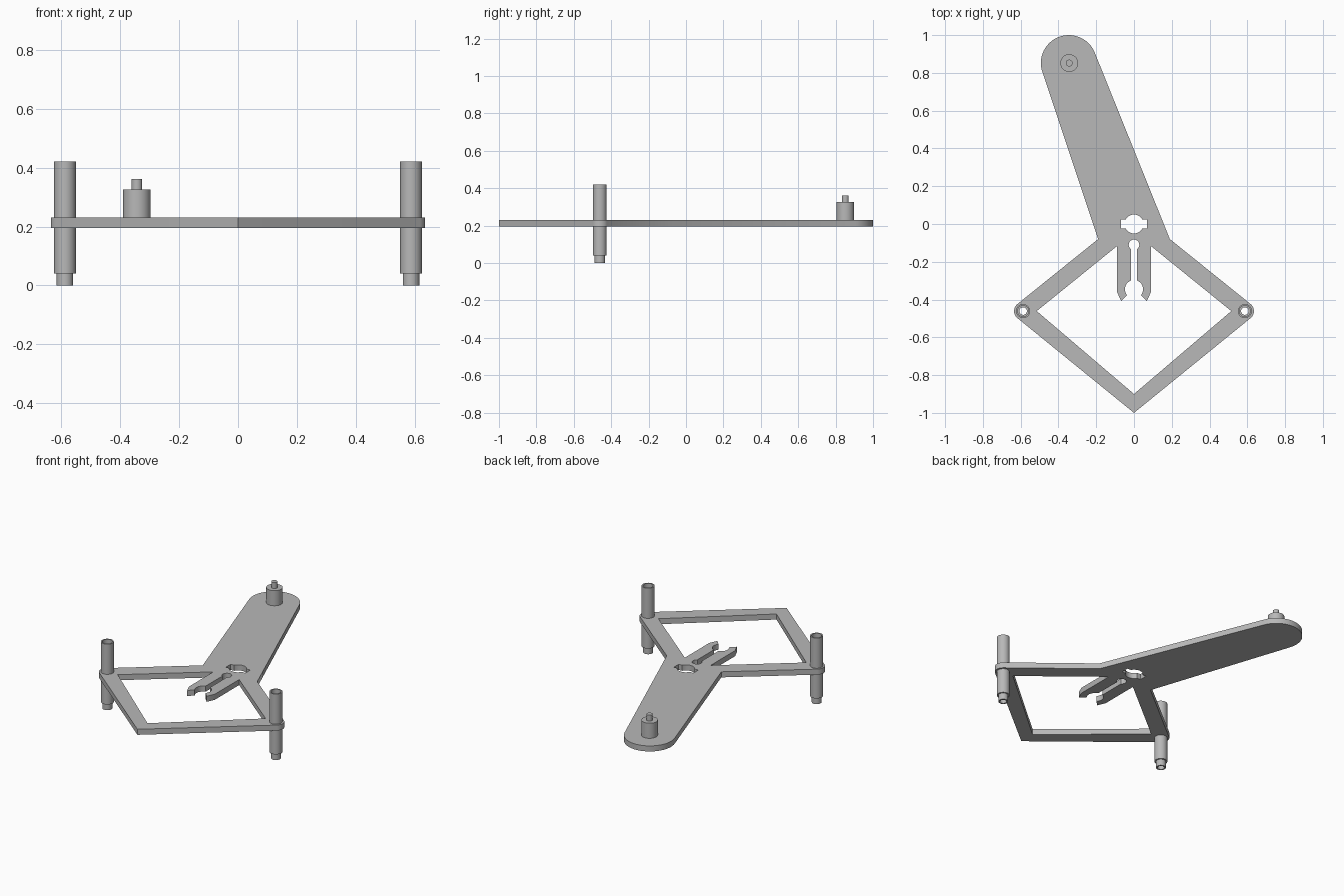
import bpy, bmesh
from math import sin, cos, radians, tau

cube = bpy.data.objects.get("Cube")
if cube:
    bpy.data.objects.remove(cube, do_unlink=True)

grey = bpy.data.materials.new("light_grey")
grey.use_nodes = True
colour = (0.48, 0.48, 0.48, 1)
grey.diffuse_color = colour
grey.node_tree.nodes["Principled BSDF"].inputs["Base Color"].default_value = colour

PLATE_LOW, PLATE_HIGH = 0.195, 0.23
TUBE_X, TUBE_Y = 0.587, -0.461


def finish(name, bm, angle=30):
    bmesh.ops.recalc_face_normals(bm, faces=bm.faces)
    mesh = bpy.data.meshes.new(name)
    bm.to_mesh(mesh)
    bm.free()
    obj = bpy.data.objects.new(name, mesh)
    bpy.context.collection.objects.link(obj)
    mesh.materials.append(grey)
    bpy.ops.object.select_all(action='DESELECT')
    obj.select_set(True)
    bpy.context.view_layer.objects.active = obj
    bpy.ops.object.shade_smooth_by_angle(angle=radians(angle))
    return obj


def arc(cx, cy, r, start, end, steps=16):
    angles = [radians(start + (end - start) * i / steps) for i in range(steps + 1)]
    return [(cx + r * cos(a), cy + r * sin(a)) for a in angles]


def mirrored(half):
    """Close a right-hand half outline with its mirror image."""
    return half + [(-x, y) for x, y in reversed(half) if abs(x) > 1e-5]


def plate(name, loops, low, high):
    """Fill the outline around its holes, then thicken it."""
    bm = bmesh.new()
    for loop in loops:
        verts = [bm.verts.new((x, y, low)) for x, y in loop]
        for i, v in enumerate(verts):
            bm.edges.new((verts[i - 1], v))
    bmesh.ops.triangle_fill(bm, use_beauty=True, edges=bm.edges[:])
    bmesh.ops.dissolve_limit(bm, angle_limit=0.01, verts=[], edges=bm.edges[:])
    top = bmesh.ops.extrude_face_region(bm, geom=bm.faces[:], use_keep_orig=True)
    moved = [g for g in top["geom"] if isinstance(g, bmesh.types.BMVert)]
    bmesh.ops.translate(bm, verts=moved, vec=(0, 0, high - low))
    return finish(name, bm)


def lathe(name, profile, x, y, closed, sides=32):
    """Spin a radius and height profile around a vertical axis."""
    bm = bmesh.new()
    rings = [[bm.verts.new((x + r * cos(tau * i / sides), y + r * sin(tau * i / sides), z))
              for i in range(sides)] for r, z in profile]
    pairs = list(zip(rings, rings[1:]))
    if closed:
        pairs.append((rings[-1], rings[0]))
    else:
        bm.faces.new(rings[0])
        bm.faces.new(rings[-1])
    for a, b in pairs:
        for i in range(sides):
            bm.faces.new((a[i - 1], a[i], b[i], b[i - 1]))
    return finish(name, bm)


# Outer outline: diamond point, rounded side corners, slanted arm
right_corner = arc(TUBE_X, TUBE_Y, 0.048, -51, 52)
left_corner = [(-x, y) for x, y in reversed(right_corner)]
outline = ([(0, -1.0)] + right_corner + [(0.19, -0.08)]
           + arc(-0.345, 0.852, 0.148, 21, 198, 32)
           + [(-0.19, -0.08)] + left_corner)

# Diamond window, with the two-pronged clip reaching into it
window = mirrored([(0, -0.9), (0.515, -0.461), (0.09, -0.117), (0.09, -0.36),
                   (0.068, -0.408), (0.038, -0.378)]
                  + arc(0, -0.345, 0.048, -36, 71)
                  + [(0.015, -0.135)] + arc(0, -0.11, 0.028, -50, 90))

# Round hub hole with a side notch on each side
hub_hole = mirrored(arc(0, 0, 0.05, -90, -29) + [(0.068, -0.024), (0.068, 0.024)]
                    + arc(0, 0, 0.05, 29, 90))

tube_holes = [arc(side * TUBE_X, TUBE_Y, 0.034, 0, 360, 32)[:-1] for side in (-1, 1)]
plate("frame_plate", [outline, window, hub_hole] + tube_holes, PLATE_LOW, PLATE_HIGH)

# Hollow stacking tubes with a narrower foot and a matching socket on top
tube = [(0.028, 0), (0.028, 0.04), (0.037, 0.04), (0.037, 0.42),
        (0.029, 0.42), (0.029, 0.375), (0.02, 0.375), (0.02, 0)]
for name, side in (("left_tube", 1), ("right_tube", -1)):
    lathe(name, tube, side * TUBE_X, TUBE_Y, True)

# Stepped post on the arm
lathe("arm_post", [(0.047, PLATE_HIGH - 0.005), (0.047, 0.325), (0.018, 0.325),
                   (0.018, 0.362)], -0.343, 0.852, False)
